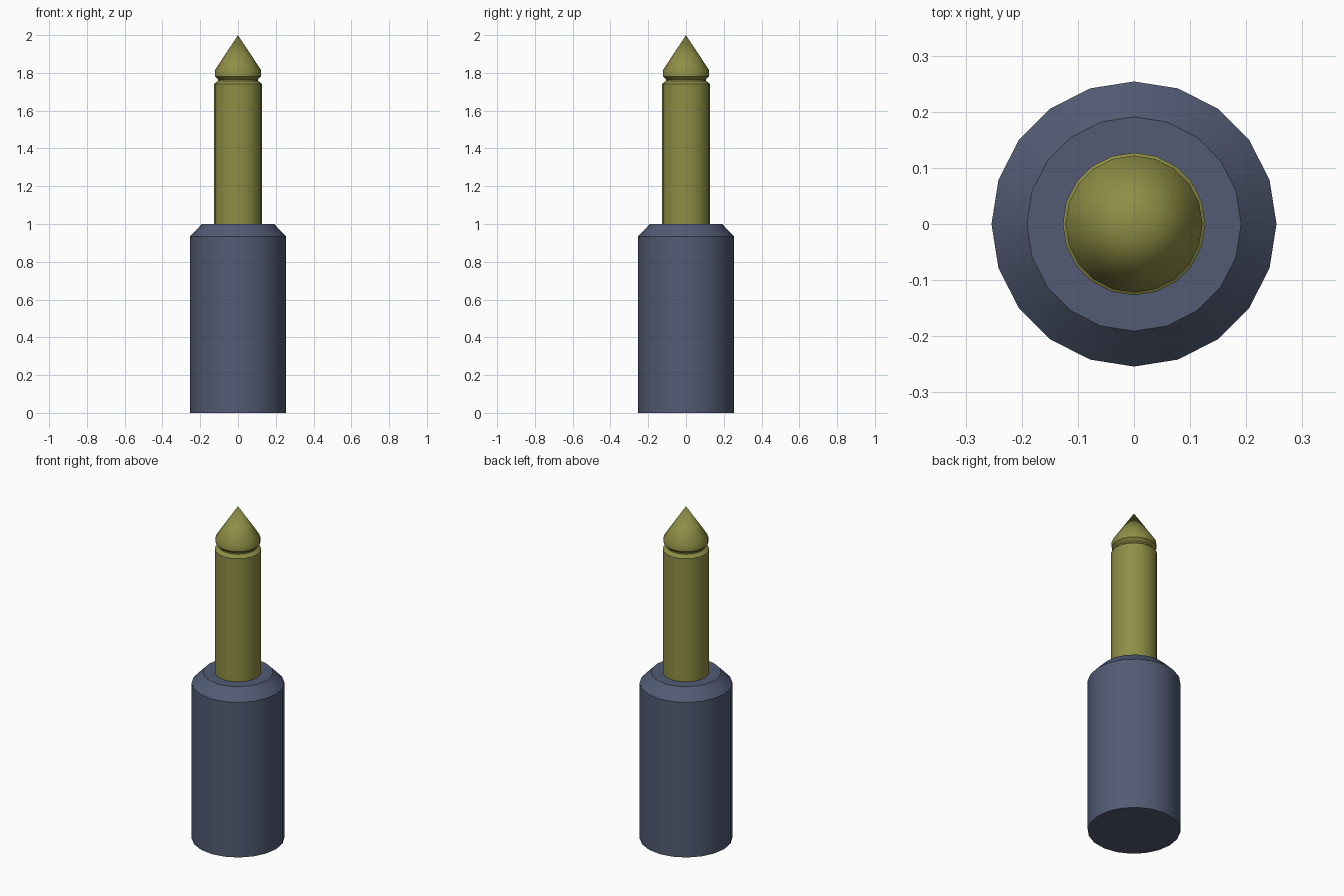
import bpy, bmesh, math

if "Cube" in bpy.data.objects:
    bpy.data.objects.remove(bpy.data.objects["Cube"])

SIDES = 20


def material(name, color):
    m = bpy.data.materials.new(name)
    m.diffuse_color = (*color, 1.0)
    m.use_nodes = True
    m.node_tree.nodes["Principled BSDF"].inputs["Base Color"].default_value = m.diffuse_color
    return m


def lathe(name, profile, mat, smooth_angle=40):
    """Revolve (radius, z) points, bottom to top; radius 0 makes a point, open ends are capped."""
    bm = bmesh.new()
    rings = []
    for r, z in profile:
        n = 1 if r == 0 else SIDES
        rings.append([bm.verts.new((r * math.cos(math.tau * i / SIDES),
                                    r * math.sin(math.tau * i / SIDES), z))
                      for i in range(n)])
    for low, high in zip(rings, rings[1:]):
        for i in range(SIDES):
            j = (i + 1) % SIDES
            if len(high) == 1:
                bm.faces.new((low[i], low[j], high[0]))
            else:
                bm.faces.new((low[i], low[j], high[j], high[i]))
    bm.faces.new(rings[0][::-1])
    if len(rings[-1]) > 1:
        bm.faces.new(rings[-1])
    mesh = bpy.data.meshes.new(name)
    bm.to_mesh(mesh)
    bm.free()
    mesh.materials.append(mat)
    obj = bpy.data.objects.new(name, mesh)
    bpy.context.collection.objects.link(obj)
    bpy.ops.object.select_all(action='DESELECT')
    obj.select_set(True)
    bpy.context.view_layer.objects.active = obj
    bpy.ops.object.shade_smooth_by_angle(angle=math.radians(smooth_angle))
    return obj


steel = material("blue_grey", (0.085, 0.105, 0.175))
brass = material("olive_brass", (0.27, 0.27, 0.06))

# Wide base sleeve with a chamfered shoulder
lathe("sleeve", [(0.254, 0), (0.254, 0.935), (0.191, 1.0)], steel)

# Slim pin with a V groove below its pointed tip
lathe("pin", [(0.127, 1.0), (0.127, 1.742), (0.105, 1.758), (0.105, 1.766),
              (0.122, 1.782), (0.122, 1.815), (0, 2.0)], brass)
